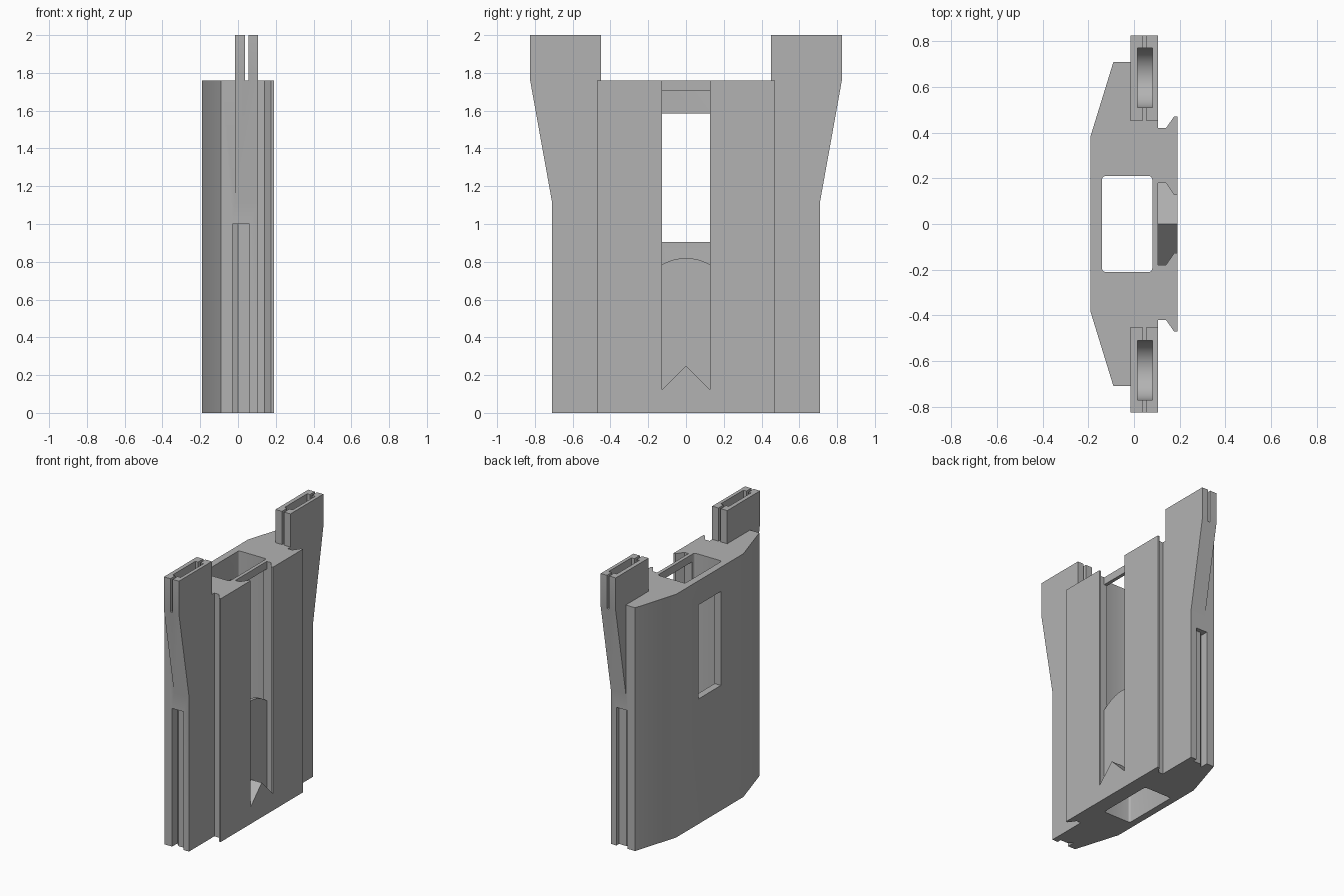
import bpy, bmesh, math
from mathutils import Vector

cube = bpy.data.objects.get("Cube")
if cube:
    bpy.data.objects.remove(cube)

grey = bpy.data.materials.new("plain grey")
grey.use_nodes = True
grey.diffuse_color = (0.45, 0.45, 0.45, 1)
grey.node_tree.nodes["Principled BSDF"].inputs["Base Color"].default_value = (0.45, 0.45, 0.45, 1)


def prism(name, low, high):
    """Solid joining two matching loops of points."""
    bm = bmesh.new()
    a = [bm.verts.new(p) for p in low]
    b = [bm.verts.new(p) for p in high]
    n = len(a)
    bm.faces.new(a)
    bm.faces.new(b)
    for i in range(n):
        j = (i + 1) % n
        bm.faces.new((a[i], a[j], b[j], b[i]))
    bmesh.ops.recalc_face_normals(bm, faces=bm.faces)
    mesh = bpy.data.meshes.new(name)
    bm.to_mesh(mesh)
    bm.free()
    mesh.materials.append(grey)
    ob = bpy.data.objects.new(name, mesh)
    bpy.context.collection.objects.link(ob)
    return ob


def upright(name, pts, z0, z1):
    return prism(name, [(x, y, z0) for x, y in pts], [(x, y, z1) for x, y in pts])


def sideways(name, pts, x0, x1):
    return prism(name, [(x0, y, z) for y, z in pts], [(x1, y, z) for y, z in pts])


def box(name, x0, x1, y0, y1, z0, z1):
    return upright(name, [(x0, y0), (x1, y0), (x1, y1), (x0, y1)], z0, z1)


def combine(target, other, operation="DIFFERENCE"):
    mod = target.modifiers.new("combine", "BOOLEAN")
    mod.operation, mod.solver, mod.object = operation, "EXACT", other
    bpy.context.view_layer.update()
    result = bpy.data.meshes.new_from_object(
        target.evaluated_get(bpy.context.evaluated_depsgraph_get()))
    target.modifiers.clear()
    target.data = result
    bpy.data.objects.remove(other)


TOP = 1.76

# Main body with the outer dovetail rails
half = [(-0.19, 0.385), (-0.09, 0.71), (0.105, 0.71), (0.105, 0.42),
        (0.14, 0.42), (0.175, 0.47), (0.19, 0.47)]
body = upright("main_body", half + [(x, -y) for x, y in reversed(half)], 0, TOP)

# Ears with a slit and a round-bottomed pocket
for s in (1, -1):
    ear = sideways("ear", [(s * y, z) for y, z in
                   [(0.45, 2), (0.825, 2), (0.825, TOP), (0.71, 1.12), (0.45, 1.12)]],
                   -0.015, 0.105)
    combine(body, ear, "UNION")
    combine(body, box("slit", 0.037, 0.055, *sorted((s * 0.43, s * 0.9)), TOP, 2.1))
    arc = [(s * (0.64 - 0.13 * math.cos(t)), 1.73 - 0.13 * math.sin(t))
           for t in [math.pi * i / 16 for i in range(17)]]
    pocket = sideways("pocket", [(s * 0.51, 2.1)] + arc + [(s * 0.77, 2.1)], 0.015, 0.08)
    combine(body, pocket)
    # Guide slot low on each edge
    slot = [(-0.03, 0.65), (0, 0.68), (0.06, 0.68), (0.06, 0.8), (-0.03, 0.8)]
    combine(body, upright("guide_slot", [(x, s * y) for x, y in slot], -0.1, 1))

# Rounded shaft running the full height
corner = [math.pi * i / 8 for i in range(5)]
shaft = []
for k, (x, y) in enumerate([(0.065, 0.195), (-0.125, 0.195), (-0.125, -0.195), (0.065, -0.195)]):
    for t in corner:
        a = t + k * math.pi / 2
        shaft.append((x + 0.015 * math.cos(a), y + 0.015 * math.sin(a)))
combine(body, upright("shaft", shaft, -0.1, 2.1))

# Dovetail channel, each half ending in a sloping floor
for s in (1, -1):
    pts = [(0.105, -0.01), (0.105, 0.18), (0.14, 0.18), (0.175, 0.128), (0.3, 0.128), (0.3, -0.01)]
    combine(body, prism("channel", [(x, s * y, 0.25 - y) for x, y in pts],
                        [(x, s * y, 2.1) for x, y in pts]))

# Window in the plain wall, and the tall arched opening in the channel wall
combine(body, box("window", -0.3, 0, -0.128, 0.128, 0.905, 1.585))
ys = [-0.18 + 0.03 * i for i in range(13)]
opening = [(y, 0.82 - 2.1 * y * y) for y in ys] + [(0.18, 1.705), (-0.18, 1.705)]
combine(body, sideways("opening", opening, 0.02, 0.12))

# Sharp flats, smooth curves
bpy.context.view_layer.objects.active = body
body.select_set(True)
bpy.ops.object.shade_smooth_by_angle(angle=math.radians(30))
